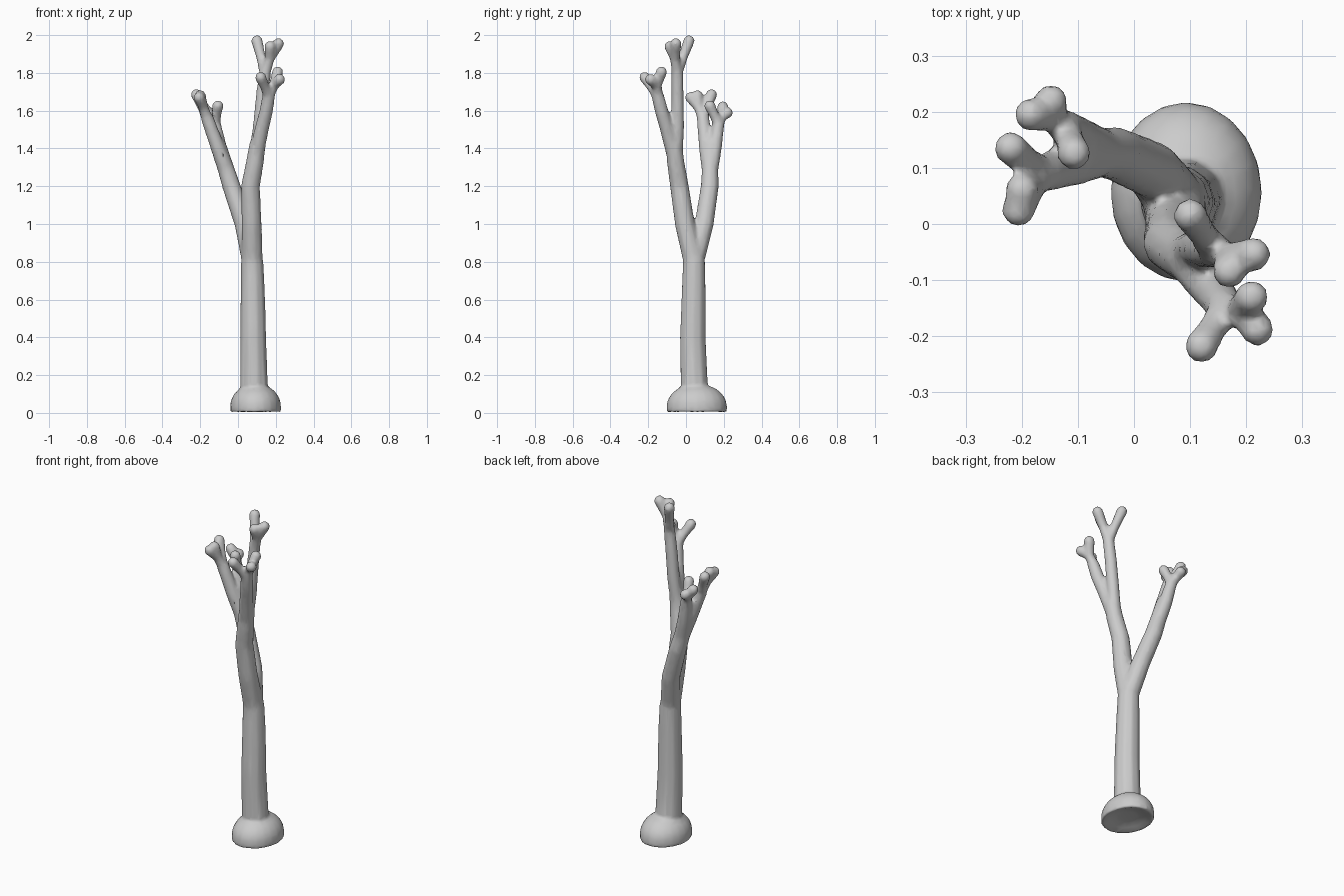
import bpy, bmesh
from math import cos, sin, pi, tau
from mathutils import Vector, Matrix

cube = bpy.data.objects.get("Cube")
if cube:
    bpy.data.objects.remove(cube, do_unlink=True)

SIDES = 10
bm = bmesh.new()


def bridge(lower, upper):
    count = len(lower)
    for i in range(count):
        j = (i + 1) % count
        bm.faces.new((lower[i], lower[j], upper[j], upper[i]))


def ring(centre, u, v, sides):
    angles = [tau * k / sides for k in range(sides)]
    return [bm.verts.new(centre + u * cos(a) + v * sin(a)) for a in angles]


def ball(centre, radius):
    bmesh.ops.create_icosphere(bm, subdivisions=2, radius=radius,
                               matrix=Matrix.Translation(centre))


def limb(start_radius, end_radius, *path):
    """Evenly tapering tube along a path, with rounded ends."""
    points = [Vector(p) for p in path]
    last = len(points) - 1
    rings = []
    for i, point in enumerate(points):
        ahead = points[min(i + 1, last)] - points[max(i - 1, 0)]
        along = ahead.normalized()
        u = (Vector((1, 0, 0)) - along * along.x).normalized()
        v = along.cross(u)
        radius = start_radius + (end_radius - start_radius) * i / last
        rings.append(ring(point, u * radius, v * radius, SIDES))
    for lower, upper in zip(rings, rings[1:]):
        bridge(lower, upper)
    bm.faces.new(reversed(rings[0]))
    bm.faces.new(rings[-1])
    ball(points[0], start_radius)
    ball(points[-1], end_radius)


def twig(start, *lobes):
    """Short twig that swells into one or two long rounded lobes."""
    root = Vector(start)
    tips = [Vector(lobe) for lobe in lobes]
    neck = root.lerp(sum(tips, Vector()) / len(tips), .5)
    limb(.03, .026, root, neck)
    for tip in tips:
        limb(.026, .031, neck, neck.lerp(tip, .6), tip)


def foot(centre, width, depth, rim, height, steps):
    """Domed foot on a short rim, with a shallow hollow underneath."""
    profile = []
    for k in range(steps + 1):
        angle = pi / 3 * (1 - k / steps)
        profile.append((cos(angle), rim + height * sin(angle)))
    profile.append((1, 0))
    for scale in (.95, .7, .4):
        profile.append((scale, rim * (1 - scale ** 2)))
    rings = [ring(centre + Vector((0, 0, z)), Vector((width * scale, 0, 0)),
                  Vector((0, depth * scale, 0)), SIDES * 2)
             for scale, z in profile]
    for upper, lower in zip(rings, rings[1:]):
        bridge(lower, upper)
    bm.faces.new(rings[0])
    bm.faces.new(reversed(rings[-1]))


foot(Vector((.093, .057, 0)), .135, .16, rim=.035, height=.12, steps=5)

# Trunk
trunk_top = (.075, .042, .8)
limb(.075, .06, (.085, .045, .11), (.08, .036, .4), (.078, .041, .65),
     trunk_top)

# Front branch and its two forks
front_split = (.09, -.055, 1.33)
tall_fork = (.143, -.047, 1.8)
low_fork = (.163, -.15, 1.68)
limb(.057, .044, trunk_top, (.072, -.006, 1), (.066, -.035, 1.2),
     front_split, (.103, -.063, 1.42))
limb(.037, .032, front_split, (.114, -.044, 1.52), (.128, -.045, 1.68),
     tall_fork)
limb(.04, .034, front_split, (.125, -.1, 1.5), (.15, -.13, 1.6), low_fork)

# Twigs of the front branch
twig(tall_fork, (.1, .016, 1.97))
twig(tall_fork, (.17, -.085, 1.94), (.214, -.054, 1.955))
twig(low_fork, (.12, -.218, 1.776))
twig(low_fork, (.22, -.188, 1.765), (.21, -.13, 1.805))

# Back branch and its two forks
back_split = (-.06, .127, 1.28)
right_fork = (-.163, .09, 1.56)
rear_fork = (-.122, .172, 1.53)
limb(.055, .042, trunk_top, (.033, .096, 1), (-.035, .126, 1.2),
     back_split, (-.105, .13, 1.42))
limb(.044, .034, back_split, (-.105, .107, 1.4), right_fork)
limb(.044, .032, back_split, (-.095, .152, 1.4), rear_fork)

# Twigs of the back branch
twig(right_fork, (-.2, .06, 1.68), (-.206, .025, 1.67))
twig(right_fork, (-.22, .135, 1.685))
twig(rear_fork, (-.184, .195, 1.62), (-.148, .219, 1.59))
twig(rear_fork, (-.107, .126, 1.625))

# Merge everything into one soft surface
bmesh.ops.recalc_face_normals(bm, faces=bm.faces)
mesh = bpy.data.meshes.new("branching_stalk")
bm.to_mesh(mesh)
bm.free()
stalk = bpy.data.objects.new("branching_stalk", mesh)
bpy.context.collection.objects.link(stalk)

grey = bpy.data.materials.new("pale_grey")
grey.use_nodes = True
colour = (.6, .6, .6, 1)
grey.diffuse_color = colour
shader = grey.node_tree.nodes["Principled BSDF"]
shader.inputs["Base Color"].default_value = colour
mesh.materials.append(grey)

fuse = stalk.modifiers.new("fuse", 'REMESH')
fuse.mode = 'VOXEL'
fuse.voxel_size = .009
fuse.use_smooth_shade = True
soften = stalk.modifiers.new("soften", 'SMOOTH')
soften.factor = .5
soften.iterations = 6
thin = stalk.modifiers.new("thin", 'DECIMATE')
thin.ratio = .2
